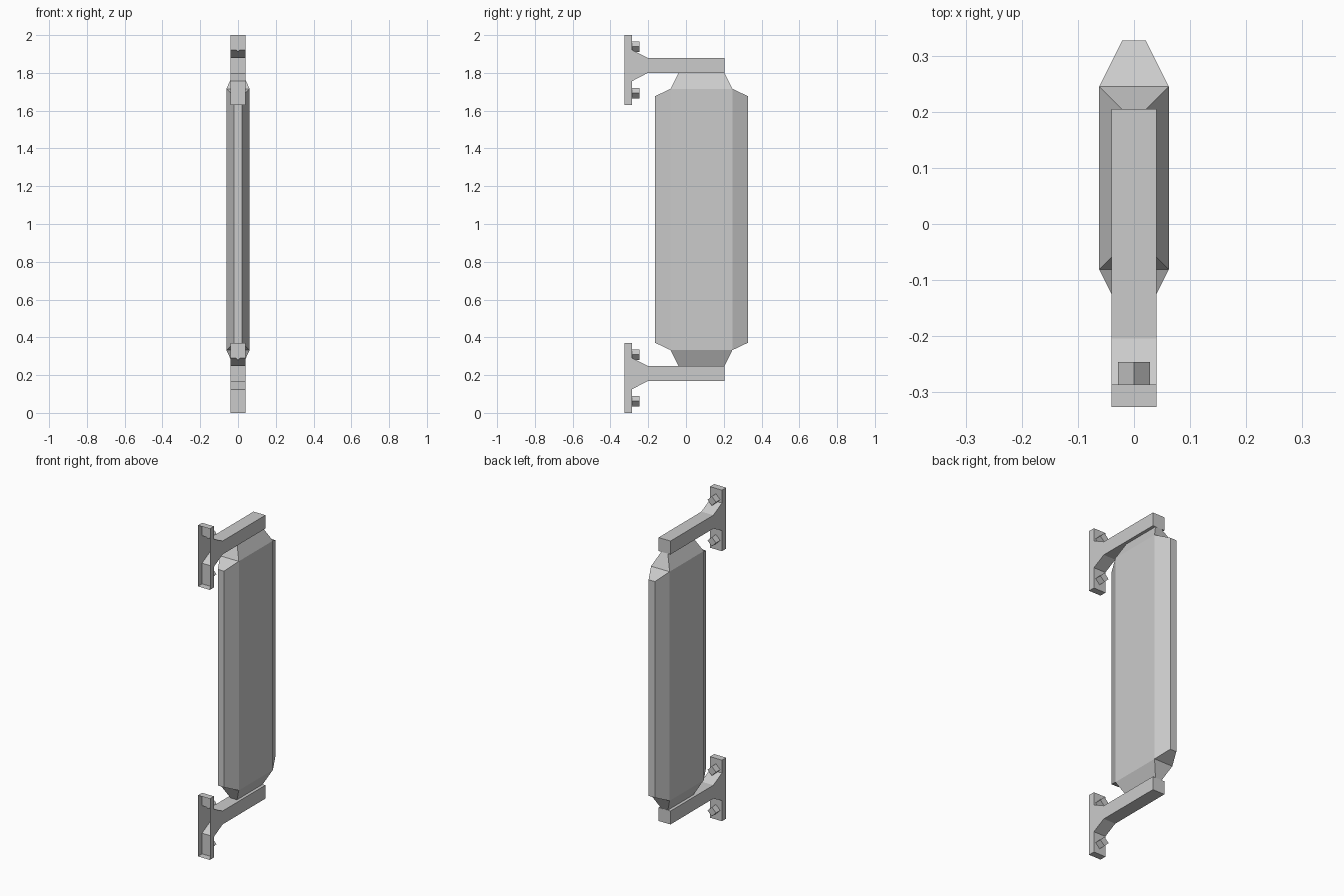
import bpy
import bmesh
from math import pi
from mathutils import Matrix

cube = bpy.data.objects.get("Cube")
if cube:
    bpy.data.objects.remove(cube, do_unlink=True)

grey = bpy.data.materials.new("plain grey")
grey.use_nodes = True
grey.diffuse_color = (0.6, 0.6, 0.6, 1)
grey.node_tree.nodes["Principled BSDF"].inputs["Base Color"].default_value = (0.6, 0.6, 0.6, 1)


def finish(name, bm, z=0):
    mesh = bpy.data.meshes.new(name)
    bm.to_mesh(mesh)
    bm.free()
    mesh.materials.append(grey)
    obj = bpy.data.objects.new(name, mesh)
    obj.location.z = z
    bpy.context.collection.objects.link(obj)
    return obj


# Panel: bevelled octagonal column with sloping shoulders and narrow ends
Y_MID, Z_MID = 0.082, 1.024
SLIM, WIDE = 0.021, 0.062
bm = bmesh.new()


def corners(x, dy, dz):
    """One vertex per octant, keyed by the signs of x, y and z."""
    return {(i, j, k): bm.verts.new((i * x, Y_MID + j * dy, Z_MID + k * dz))
            for i in (-1, 1) for j in (-1, 1) for k in (-1, 1)}


edge = corners(SLIM, 0.245, 0.653)
shoulder = corners(WIDE, 0.163, 0.692)
neck = corners(SLIM, 0.122, 0.776)


def band(a, b):
    bm.faces.new(a + b[::-1])


for j in (-1, 1):
    band([edge[i, j, -1] for i in (-1, 1)], [edge[i, j, 1] for i in (-1, 1)])
    for i in (-1, 1):
        band([edge[i, j, -1], shoulder[i, j, -1]], [edge[i, j, 1], shoulder[i, j, 1]])
    for k in (-1, 1):
        for low, high in ((edge, shoulder), (shoulder, neck)):
            band([low[i, j, k] for i in (-1, 1)], [high[i, j, k] for i in (-1, 1)])
for i in (-1, 1):
    band([shoulder[i, j, -1] for j in (-1, 1)], [shoulder[i, j, 1] for j in (-1, 1)])
    for k in (-1, 1):
        band([shoulder[i, j, k] for j in (-1, 1)], [neck[i, j, k] for j in (-1, 1)])
for k in (-1, 1):
    band([neck[-1, j, k] for j in (-1, 1)], [neck[1, j, k] for j in (-1, 1)])
bmesh.ops.recalc_face_normals(bm, faces=bm.faces)
finish("panel", bm)

# Brackets: hollow mounting plate, gusset and arm, open on the mounting side
HALF = 0.04
PROFILE = [(-0.326, 0), (-0.286, 0), (-0.286, 0.125), (-0.204, 0.168),
           (0.205, 0.168), (0.205, 0.249), (-0.204, 0.249),
           (-0.286, 0.291), (-0.286, 0.369), (-0.326, 0.369)]


def bracket(name, z):
    bm = bmesh.new()
    side = bm.faces.new([bm.verts.new((-HALF, y, h)) for y, h in PROFILE])
    moved = bmesh.ops.extrude_face_region(bm, geom=[side], use_keep_orig=True)
    verts = [v for v in moved["geom"] if isinstance(v, bmesh.types.BMVert)]
    bmesh.ops.translate(bm, verts=verts, vec=(2 * HALF, 0, 0))
    bmesh.ops.recalc_face_normals(bm, faces=bm.faces)
    mounting = [f for f in bm.faces if f.normal.y < -0.9 and f.calc_center_median().y < -0.3]
    bmesh.ops.delete(bm, geom=mounting, context="FACES")
    finish(name, bm, z)


# Bolt heads: square pegs turned on their corners
def bolt(name, z):
    bm = bmesh.new()
    bmesh.ops.create_cube(bm, size=0.04)
    bmesh.ops.rotate(bm, verts=bm.verts, matrix=Matrix.Rotation(pi / 4, 3, "Y"))
    bmesh.ops.translate(bm, verts=bm.verts, vec=(0, -0.266, 0))
    finish(name, bm, z)


for place, z in (("lower", 0), ("upper", 1.631)):
    bracket(place + "_bracket", z)
    bolt(place + "_bracket_bottom_bolt", z + 0.062)
    bolt(place + "_bracket_top_bolt", z + 0.308)
